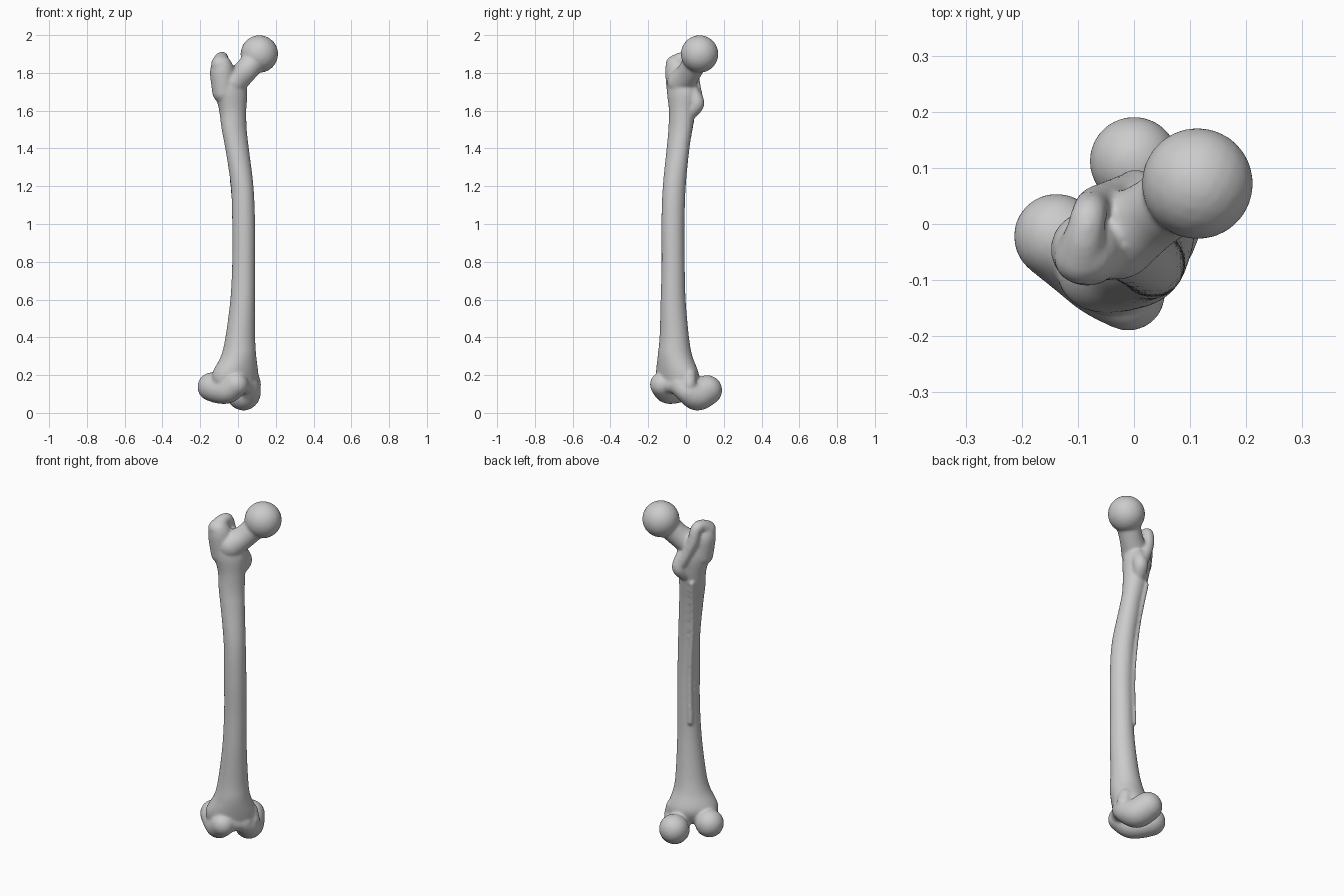
import bpy, bmesh, math
from mathutils import Vector, Matrix

cube = bpy.data.objects.get("Cube")
if cube:
    bpy.data.objects.remove(cube, do_unlink=True)

bone = bpy.data.materials.new("bone grey")
bone.use_nodes = True
bone.diffuse_color = (0.6, 0.6, 0.6, 1)
bone.node_tree.nodes["Principled BSDF"].inputs["Base Color"].default_value = (0.6, 0.6, 0.6, 1)

bm = bmesh.new()
SIDE, FRONT = Vector((.8, .6, 0)), Vector((.6, -.8, 0))


def spline(rows, steps):
    """Smooth curve through rows of numbers."""
    rows = [Vector(r) for r in rows]
    out = []
    for i in range(len(rows) - 1):
        p0, p1 = rows[max(i - 1, 0)], rows[i]
        p2, p3 = rows[i + 1], rows[min(i + 2, len(rows) - 1)]
        for k in range(steps):
            t = k / steps
            out.append(p1 + (p2 - p0) * (t / 2) + (p0 * 2 - p1 * 5 + p2 * 4 - p3) * (t * t / 2)
                       + (p1 * 3 - p0 - p2 * 3 + p3) * (t ** 3 / 2))
    return out + [rows[-1]]


def loft(rows, n=32):
    """Closed tube of ellipses: x, y, z, half width, half depth."""
    rings = []
    for x, y, z, a, b in spline(rows, 5):
        rings.append([bm.verts.new(Vector((x, y, z)) + SIDE * a * math.cos(2 * math.pi * i / n)
                                   + FRONT * b * math.sin(2 * math.pi * i / n)) for i in range(n)])
    for r, s in zip(rings, rings[1:]):
        for i in range(n):
            bm.faces.new((r[i], r[i - 1], s[i - 1], s[i]))
    bm.faces.new(rings[0])
    bm.faces.new(rings[-1][::-1])


def sweep(rows, steps=6):
    """Rounded lump along a path: x, y, z, radius."""
    for x, y, z, r in spline(rows, steps):
        bmesh.ops.create_icosphere(bm, subdivisions=3, radius=r, matrix=Matrix.Translation((x, y, z)))


# Shaft, flaring at both ends
loft([(-.045, -.025, 1.8, .075, .06), (-.036, -.02, 1.7, .09, .075), (-.028, -.02, 1.6, .074, .068),
      (-.02, -.03, 1.5, .07, .06), (-.005, -.042, 1.4, .065, .058), (.022, -.062, 1.2, .059, .062),
      (.03, -.069, 1, .06, .062), (.03, -.068, .8, .06, .062), (.025, -.068, .6, .065, .067),
      (.012, -.062, .4, .08, .077), (.003, -.058, .3, .096, .09), (-.015, -.045, .2, .135, .1),
      (-.008, -.048, .12, .12, .075)])
# Ridge down the back of the shaft
sweep([(-.06, .03, 1.55, .015), (-.035, -.01, 1.3, .015), (-.012, -.022, 1, .015), (-.015, -.02, .7, .015)], 40)
# Head and neck
sweep([(.113, .072, 1.9, .1), (.113, .072, 1.9, .1)], 1)
sweep([(-.03, -.025, 1.75, .075), (.03, .015, 1.8, .064), (.09, .055, 1.87, .066)])
# Greater trochanter with its hooked crest
sweep([(-.075, -.04, 1.7, .062), (-.083, -.045, 1.8, .066), (-.085, -.055, 1.84, .052)])
sweep([(-.095, -.06, 1.845, .048), (-.088, -.02, 1.875, .036), (-.08, .018, 1.87, .032),
       (-.07, .035, 1.8, .032), (-.04, .05, 1.72, .03), (0, .06, 1.65, .035)])
# Lesser trochanter
sweep([(-.01, .03, 1.6, .04), (.003, .057, 1.64, .041), (-.005, .03, 1.7, .04)])
# Medial condyle and epicondyle
sweep([(0, .112, .12, .08), (.03, .06, .092, .08), (.06, .01, .11, .062), (.055, -.03, .14, .055)])
sweep([(.07, .015, .2, .04), (.083, .015, .15, .04)])
# Lateral condyle rising into the front groove
sweep([(-.138, -.022, .138, .077), (-.1, -.06, .12, .071), (-.055, -.1, .118, .068), (-.01, -.125, .15, .066)])
sweep([(-.01, -.12, .16, .06), (.03, -.075, .15, .048), (.055, -.03, .15, .055)])

mesh = bpy.data.meshes.new("thigh_bone")
bmesh.ops.recalc_face_normals(bm, faces=bm.faces)
bm.to_mesh(mesh)
bm.free()
obj = bpy.data.objects.new("thigh_bone", mesh)
bpy.context.collection.objects.link(obj)
mesh.materials.append(bone)

# Fuse the parts into one smooth skin
remesh = obj.modifiers.new("fuse", "REMESH")
remesh.mode = "VOXEL"
remesh.voxel_size = .007
remesh.use_smooth_shade = True
relax = obj.modifiers.new("relax", "SMOOTH")
relax.factor = .5
relax.iterations = 10
bpy.context.view_layer.objects.active = obj
obj.select_set(True)
for name in ("fuse", "relax"):
    bpy.ops.object.modifier_apply(modifier=name)
bpy.ops.object.shade_smooth()
